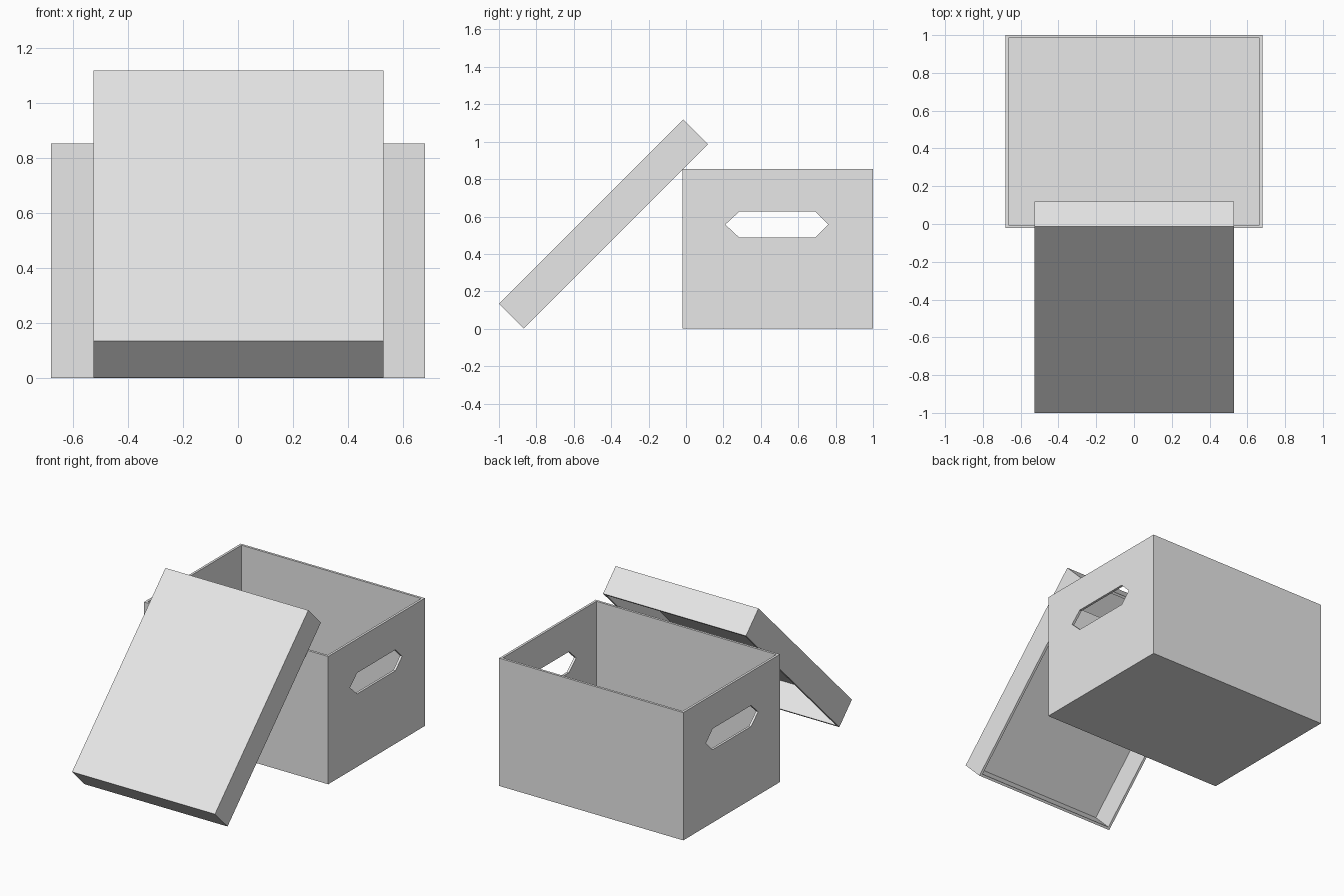
import bpy, bmesh, math
from mathutils import Matrix, Vector

if "Cube" in bpy.data.objects:
    bpy.data.objects.remove(bpy.data.objects["Cube"], do_unlink=True)

WALL = 0.016

card = bpy.data.materials.new("light grey cardboard")
card.use_nodes = True
card.diffuse_color = (0.8, 0.8, 0.8, 1)
card.node_tree.nodes["Principled BSDF"].inputs["Base Color"].default_value = (0.8, 0.8, 0.8, 1)


def make_object(name, bm):
    bmesh.ops.recalc_face_normals(bm, faces=bm.faces)
    mesh = bpy.data.meshes.new(name)
    bm.to_mesh(mesh)
    bm.free()
    mesh.materials.append(card)
    obj = bpy.data.objects.new(name, mesh)
    bpy.context.collection.objects.link(obj)
    return obj


def tray(name, width, depth, height):
    """Open-topped thin-walled box, its base centred on the origin."""
    bm = bmesh.new()
    bmesh.ops.create_cube(bm, size=1)
    bmesh.ops.translate(bm, vec=(0, 0, 0.5), verts=bm.verts)
    bmesh.ops.scale(bm, vec=(width, depth, height), verts=bm.verts)
    bm.normal_update()
    top = max(bm.faces, key=lambda f: f.calc_center_median().z)
    bmesh.ops.inset_region(bm, faces=[top], thickness=WALL, use_even_offset=True)
    # Sink a copy of the inset opening to form the inner walls and floor
    sunk = bmesh.ops.extrude_face_region(bm, geom=[top])["geom"]
    if top.is_valid:
        bmesh.ops.delete(bm, geom=[top], context='FACES_ONLY')
    verts = [g for g in sunk if isinstance(g, bmesh.types.BMVert)]
    bmesh.ops.translate(bm, vec=(0, 0, WALL - height), verts=verts)
    return make_object(name, bm)


# Storage box
box = tray("storage_box", 1.36, 1.02, 0.853)
box.location = (0, 0.49, 0)

# Six-sided hand holes, cut through both side walls
bm = bmesh.new()
outline = [(0.21, 0.557), (0.285, 0.487), (0.69, 0.487),
           (0.76, 0.557), (0.69, 0.627), (0.285, 0.627)]
face = bm.faces.new([bm.verts.new((-1, y, z)) for y, z in outline])
ext = bmesh.ops.extrude_face_region(bm, geom=[face])["geom"]
bmesh.ops.translate(bm, vec=(2, 0, 0),
                    verts=[g for g in ext if isinstance(g, bmesh.types.BMVert)])
cutter = make_object("hand_hole_cutter", bm)
cutter.hide_render = True
cut = box.modifiers.new("hand_holes", 'BOOLEAN')
cut.operation = 'DIFFERENCE'
cut.solver = 'EXACT'
cut.object = cutter
bpy.context.view_layer.objects.active = box
bpy.ops.object.modifier_apply(modifier=cut.name)
bpy.data.objects.remove(cutter, do_unlink=True)

# Lid, leaning on the front rim with its hollow side towards the box
lid = tray("lid", 1.055, 1.393, 0.188)
lid.matrix_world = (Matrix.Translation(Vector((0.002, -0.507, 0.627)))
                    @ Matrix.Rotation(math.radians(-135), 4, 'X'))
